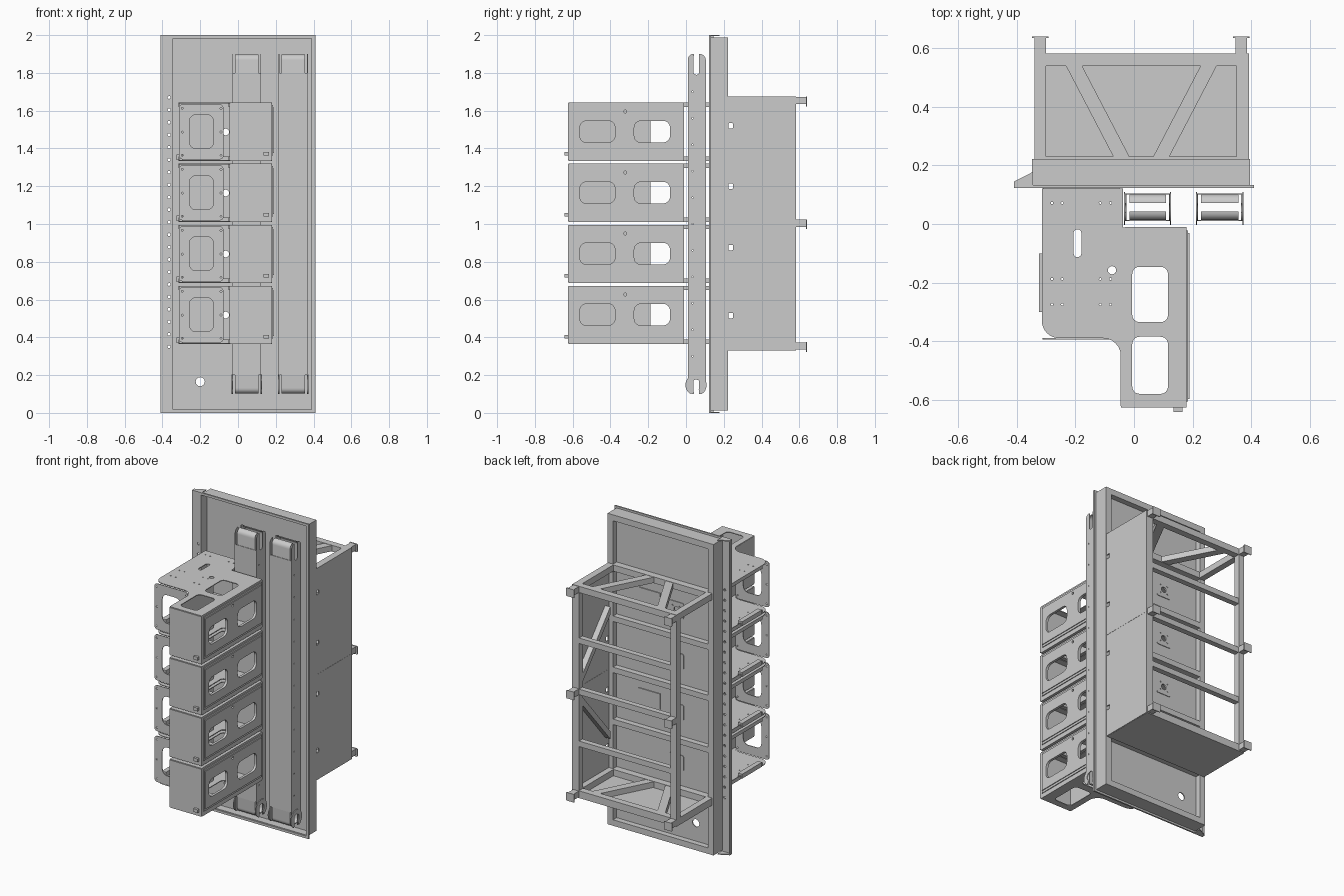
import bpy, bmesh
from math import sin, cos, pi, tan
from mathutils import Vector

if "Cube" in bpy.data.objects:
    bpy.data.objects.remove(bpy.data.objects["Cube"])


def fillet(pts, n=6):
    """Round the corners of a polygon given as (u, v[, radius])."""
    out = []
    for i, p in enumerate(pts):
        c = Vector(p[:2])
        r = p[2] if len(p) > 2 else 0
        if not r:
            out.append(tuple(c))
            continue
        a = (Vector(pts[i - 1][:2]) - c).normalized()
        b = (Vector(pts[(i + 1) % len(pts)][:2]) - c).normalized()
        half = a.angle(b) / 2
        mid = c + (a + b).normalized() * (r / sin(half))
        s = c + a * (r / tan(half)) - mid
        e = c + b * (r / tan(half)) - mid
        turn = s.angle(e)
        for k in range(n + 1):
            t = k / n
            out.append(tuple(mid + (s * sin((1 - t) * turn) + e * sin(t * turn)) / sin(turn)))
    return out


def rect(u0, v0, u1, v1, r=0):
    return fillet([(u0, v0, r), (u1, v0, r), (u1, v1, r), (u0, v1, r)])


def circle(u, v, r, n=16):
    return [(u + r * cos(2 * pi * k / n), v + r * sin(2 * pi * k / n)) for k in range(n)]


def plate(name, plane, loops, w0, w1):
    """Extrude outline + holes from w0 to w1 along the axis normal to the plane."""
    cu = bpy.data.curves.new(name, 'CURVE')
    cu.dimensions, cu.fill_mode, cu.extrude = '2D', 'BOTH', (w1 - w0) / 2
    for loop in loops:
        sp = cu.splines.new('POLY')
        sp.points.add(len(loop) - 1)
        for q, (u, v) in zip(sp.points, loop):
            q.co = (u, v, 0, 1)
        sp.use_cyclic_u = True
    tmp = bpy.data.objects.new(name, cu)
    bpy.context.collection.objects.link(tmp)
    dg = bpy.context.evaluated_depsgraph_get()
    me = bpy.data.meshes.new_from_object(tmp.evaluated_get(dg))
    bpy.data.objects.remove(tmp)
    m = (w0 + w1) / 2
    for vert in me.vertices:
        u, v, w = vert.co
        w += m
        vert.co = {'XY': (u, v, w), 'XZ': (u, w, v), 'YZ': (w, u, v)}[plane]
    bm = bmesh.new()
    bm.from_mesh(me)
    bmesh.ops.remove_doubles(bm, verts=bm.verts, dist=1e-5)
    bmesh.ops.recalc_face_normals(bm, faces=bm.faces)
    bm.to_mesh(me)
    bm.free()
    ob = bpy.data.objects.new(name, me)
    bpy.context.collection.objects.link(ob)
    return ob


def box(name, x0, x1, y0, y1, z0, z1):
    bm = bmesh.new()
    bmesh.ops.create_cube(bm, size=1)
    for v in bm.verts:
        v.co = ((x0 + x1) / 2 + v.co.x * (x1 - x0), (y0 + y1) / 2 + v.co.y * (y1 - y0),
                (z0 + z1) / 2 + v.co.z * (z1 - z0))
    me = bpy.data.meshes.new(name)
    bm.to_mesh(me)
    bm.free()
    ob = bpy.data.objects.new(name, me)
    bpy.context.collection.objects.link(ob)
    return ob


units = [0.365 + 0.323 * i for i in range(4)]   # bottom heights of the four bays

# Main panel: front flange, deep surround, recessed sheet and rear rim
flange_holes = [circle(-0.365, 0.35 + 0.066 * i, 0.008, 10) for i in range(21)]
plate('front_flange', 'XZ', [rect(-0.41, 0, 0.41, 2), rect(-0.345, 0.015, 0.392, 1.985)] + flange_holes,
      0.123, 0.133)
box('flange_lip', -0.41, -0.405, 0.123, 0.145, 0, 2)
plate('panel_surround', 'XZ', [rect(-0.349, 0.012, 0.396, 1.988), rect(-0.343, 0.018, 0.39, 1.982)],
      0.13, 0.222)
panel_holes = [circle(-0.2, 0.165, 0.024)] + [circle(-0.065, z + 0.153, 0.018) for z in units]
plate('main_panel', 'XZ', [rect(-0.345, 0.015, 0.392, 1.985)] + panel_holes, 0.18, 0.186)
plate('panel_rear_rim', 'XZ', [rect(-0.344, 0.017, 0.391, 1.983), rect(-0.31, 0.05, 0.357, 1.95)],
      0.186, 0.222)
for z in (0.0, 1.994):
    plate('panel_end_cap', 'XY', [[(-0.41, 0.125), (-0.41, 0.145), (-0.345, 0.178), (-0.345, 0.125)]],
          z, z + 0.006)
for z in units:
    c = z + 0.153
    studs = [circle(-0.065 + 0.035 * cos(a), c + 0.035 * sin(a), 0.005, 8)
             for a in (pi / 4, 3 * pi / 4, 5 * pi / 4, 7 * pi / 4)]
    plate('drive_mount', 'XZ', [rect(-0.115, c - 0.05, -0.015, c + 0.05, 0.01),
                                circle(-0.065, c, 0.018)] + studs, 0.186, 0.19)
for z in (0.82, 1.46):
    box('access_cover', 0.05, 0.2, 0.186, 0.192, z, z + 0.1)

# Rear cage: top and bottom rings with V braces
for z0, z1 in ((1.635, 1.675), (0.335, 0.375)):
    plate('cage_ring', 'XY', [rect(-0.34, 0.186, 0.388, 0.582), rect(-0.3, 0.23, 0.35, 0.54)], z0, z1)
    for m in (-1, 1):
        brace = [(0.025 + m * (u - 0.025), v) for u, v in
                 [(0.23, 0.545), (0.285, 0.545), (0.118, 0.225), (0.063, 0.225)]]
        plate('cage_v_brace', 'XY', [brace], z0 + 0.002, z1 - 0.002)
box('cage_floor', -0.34, 0.388, 0.222, 0.582, 0.329, 0.335)
# Posts, crossbars, side sheet and braces
for x in (-0.34, 0.346):
    box('cage_post', x, x + 0.04, 0.542, 0.582, 0.375, 1.635)
    for z in (1.635, 0.985, 0.335):
        box('wall_stub', x, x + 0.04, 0.582, 0.635, z, z + 0.038)
        plate('stub_foot', 'XZ', [rect(x - 0.008, z - 0.012, x + 0.048, z + 0.04, 0.004)], 0.635, 0.64)
for z in (0.655, 0.985, 1.31):
    box('rear_crossbar', -0.3, 0.346, 0.545, 0.58, z, z + 0.035)
    box('inner_crossbar', -0.31, 0.357, 0.186, 0.222, z, z + 0.035)
sheet_holes = [rect(0.224, z - 0.014, 0.25, z + 0.014, 0.006) for z in (0.515, 0.875, 1.2, 1.52)]
for z0, z1, h in ((0.33, 1.0, sheet_holes[:2]), (1.001, 1.675, sheet_holes[2:])):
    plate('cage_side_sheet', 'YZ', [rect(0.2, z0, 0.582, z1)] + h, 0.387, 0.393)
for s in (-1, 1):
    pts = [(0.545, 1 + s * 0.04), (0.545, 1 + s * 0.09), (0.26, 1 + s * 0.42), (0.26, 1 + s * 0.37)]
    plate('side_brace', 'YZ', [pts], 0.35, 0.386)

# Two vertical belt arms: slotted side plates, wrapped covers and lower hooks
for x0, x1 in ((-0.03, 0.123), (0.215, 0.37)):
    side = fillet([(0.01, 0.1, 0.028), (0.01, 1.9, 0.028), (0.04, 1.9), (0.04, 1.79, 0.014),
                   (0.07, 1.79, 0.014), (0.07, 1.9), (0.105, 1.9, 0.033), (0.105, 0.1, 0.033),
                   (0.07, 0.1), (0.07, 0.18, 0.014), (0.04, 0.18, 0.014), (0.04, 0.1)])
    gap = 0.5
    arc = [-pi / 2 + gap + (2 * pi - 2 * gap) * k / 28 for k in range(29)]
    hook = [(0.053 + 0.056 * cos(a), 0.148 + 0.056 * sin(a)) for a in arc]
    hook += [(0.053 + 0.028 * cos(a), 0.148 + 0.028 * sin(a)) for a in reversed(arc)]
    bolts = [circle(0.035, 0.3 + 0.14 * i, 0.004, 8) for i in range(11)]
    for x, d in ((x0, -0.004), (x1 - 0.004, 0.004)):
        plate('arm_side', 'YZ', [side] + bolts, x, x + 0.004)
        plate('arm_hook', 'YZ', [hook], x + d, x + d + 0.004)
    for m in (-1, 1):
        wrap = fillet([(-0.014, 1.898), (-0.044, 1.898, 0.03), (-0.044, 0.102, 0.03), (-0.014, 0.102),
                       (-0.014, 0.107), (-0.039, 0.107, 0.025), (-0.039, 1.893, 0.025), (-0.014, 1.893)])
        wrap = [(0.057 - m * u, z) for u, z in wrap]
        plate('arm_belt_cover', 'YZ', [wrap], x0 + 0.014, x1 - 0.014)
        y = 0.057 + m * 0.045
        box('arm_face', x0, x1, y - 0.002, y + 0.002, 0.2, 1.8)

# Four stacked sheet-metal housings
outline = fillet([(-0.315, 0.122), (-0.315, -0.39, 0.06), (-0.045, -0.39, 0.06), (-0.045, -0.622, 0.004),
                  (0.18, -0.622, 0.004), (0.18, -0.012, 0.004), (-0.038, -0.012), (-0.038, 0.122)])
deck_holes = [rect(-0.006, -0.335, 0.116, -0.146, 0.025), rect(-0.006, -0.58, 0.116, -0.385, 0.025),
              rect(-0.206, -0.113, -0.18, -0.018, 0.012), circle(-0.075, -0.158, 0.014)]
deck_holes += [circle(x, y, 0.004, 8) for x in (-0.28, -0.245, -0.115, -0.08)
               for y in (0.072, -0.188, -0.275)]
for z in units:
    t = z + 0.308
    for a, b in ((z, z + 0.005), (t - 0.005, t)):
        plate('housing_deck', 'XY', [outline] + deck_holes, a, b)
    # front faces and inner divider
    box('housing_front', -0.045, 0.18, -0.626, -0.621, z + 0.004, t - 0.004)
    screws = [circle(x, y, 0.005, 8) for x in (-0.295, -0.09) for y in (z + 0.03, z + 0.153, t - 0.03)]
    plate('left_front', 'XZ', [rect(-0.312, z + 0.008, -0.077, t - 0.008, 0.02),
                               rect(-0.257, z + 0.065, -0.13, z + 0.245, 0.035)] + screws, -0.394, -0.389)
    box('housing_divider', -0.046, -0.042, -0.622, -0.188, z + 0.004, t - 0.004)
    box('housing_back', -0.03, 0.18, -0.016, -0.011, z + 0.004, t - 0.004)
    # side door, two stepped layers with windows
    win = [rect(-0.562, z + 0.098, -0.376, z + 0.212, 0.035),
           rect(-0.274, z + 0.098, -0.085, z + 0.212, 0.035), circle(-0.322, z + 0.262, 0.008)]
    plate('side_wall', 'YZ', [rect(-0.622, z + 0.004, -0.012, t - 0.004)] + win, 0.174, 0.18)
    plate('side_door', 'YZ', [rect(-0.606, z + 0.028, -0.022, t - 0.012)] + win, 0.18, 0.185)
    plate('side_door_raised', 'YZ', [rect(-0.598, z + 0.042, -0.03, t - 0.026)] + win, 0.185, 0.19)
    # deck flanges, mounting rails, left block and latch tab
    for a in (z + 0.005, t - 0.023):
        box('deck_rail', -0.05, -0.038, -0.012, 0.122, a, a + 0.018)
        box('deck_lip', -0.315, -0.31, -0.32, 0.122, a, a + 0.018)
    box('deck_mount', -0.31, -0.05, 0.118, 0.18, z + 0.005, z + 0.023)
    box('cable_block', -0.325, -0.295, -0.3, -0.1, z + 0.006, z + 0.034)
    box('latch_tab', 0.135, 0.165, -0.642, -0.624, z + 0.028, z + 0.048)

# Smooth only the rounded corners
for ob in bpy.context.scene.objects:
    ob.select_set(True)
    bpy.context.view_layer.objects.active = ob
bpy.ops.object.shade_smooth_by_angle(angle=0.6)
